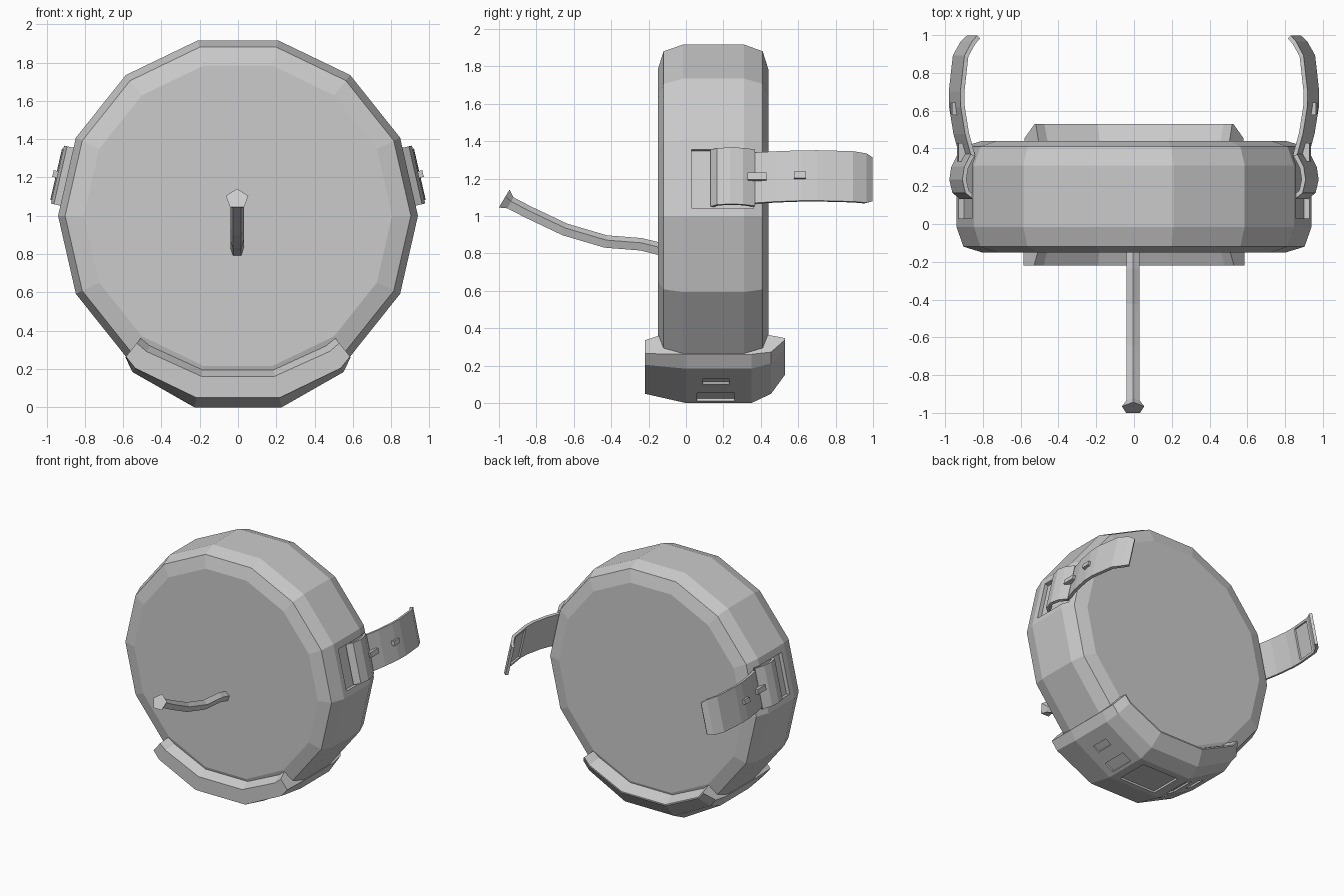
import bpy, bmesh
from math import sin, cos, radians, pi, tau
from mathutils import Vector, Matrix

cube = bpy.data.objects.get("Cube")
if cube:
    bpy.data.objects.remove(cube)

grey = bpy.data.materials.new("plain_grey")
grey.use_nodes = True
grey.diffuse_color = (0.6, 0.6, 0.6, 1)
grey.node_tree.nodes["Principled BSDF"].inputs["Base Color"].default_value = (0.6, 0.6, 0.6, 1)

HUB = 1.0                 # height of the drum axis
SIDES = 14
TILT = pi / SIDES         # lean of the drum facet that carries the clasps
APOTHEM = 0.94 * cos(TILT)


def finish(name, bm, mirror=False):
    bmesh.ops.recalc_face_normals(bm, faces=bm.faces)
    mesh = bpy.data.meshes.new(name)
    bm.to_mesh(mesh)
    bm.free()
    mesh.materials.append(grey)
    obj = bpy.data.objects.new(name, mesh)
    bpy.context.collection.objects.link(obj)
    if mirror:
        obj.modifiers.new("mirror", "MIRROR").use_mirror_merge = False
    return obj


def loft(rings):
    """Skin closed rings of equal length and cap both ends."""
    bm = bmesh.new()
    loops = [[bm.verts.new(p) for p in ring] for ring in rings]
    n = len(loops[0])
    for a, b in zip(loops, loops[1:]):
        for i in range(n):
            j = (i + 1) % n
            bm.faces.new((a[i], a[j], b[j], b[i]))
    bm.faces.new(loops[0])
    bm.faces.new(loops[-1][::-1])
    return bm


def add_box(bm, centre, size, angle=0):
    m = Matrix.Translation(centre) @ Matrix.Rotation(angle, 4, "Y") @ Matrix.Diagonal((*size, 1))
    bmesh.ops.create_cube(bm, size=1, matrix=m)


def carve(obj, bm):
    cutter = finish("cutter", bm)
    cutter.hide_render = True
    mod = obj.modifiers.new("cut", "BOOLEAN")
    mod.operation, mod.solver, mod.object = "DIFFERENCE", "EXACT", cutter
    bpy.context.view_layer.objects.active = obj
    bpy.ops.object.modifier_apply(modifier=mod.name)
    bpy.data.objects.remove(cutter)


def on_facet(y, across, out):
    """Point on the left clasp facet: across runs up it, out leaves it."""
    d = APOTHEM + out
    return Vector((d * cos(TILT) - across * sin(TILT), y, HUB + d * sin(TILT) + across * cos(TILT)))


# Drum body with bevelled rims
profile = [(-0.15, 0.805), (-0.12, 0.903), (-0.015, 0.94), (0.31, 0.94), (0.41, 0.903), (0.44, 0.805)]
body = finish("body", loft([[(r * cos(tau * i / SIDES), y, HUB + r * sin(tau * i / SIDES))
                             for i in range(SIDES)] for y, r in profile]))

# Recessed pocket behind each clasp
pockets = bmesh.new()
for s in (1, -1):
    c = on_facet(0.195, -0.005, 0)
    add_box(pockets, (s * c.x, c.y, c.z), (0.06, 0.33, 0.32), -s * TILT)
carve(body, pockets)

# Cradle foot wrapped around the bottom of the drum
depths = (-0.14, -0.22, -0.22, 0, 0.35, 0.455, 0.53, 0.53, 0.43)
full = (0.825, 0.86, 0.975, 1.026, 1.026, 0.975, 0.87, 0.86, 0.82)
near_end = (0.82, 0.855, 0.96, 0.985, 0.985, 0.95, 0.86, 0.85, 0.815)
end = (0.815, 0.85, 0.94, 0.945, 0.945, 0.93, 0.845, 0.835, 0.81)
half = [(12.86, full), (34, near_end), (38.5, end)]
stations = [(-a, r) for a, r in reversed(half)] + half
foot = finish("foot", loft([[(r * sin(radians(a)), y, HUB - r * cos(radians(a)))
                             for y, r in zip(depths, radii)] for a, radii in stations]))

# Shallow sockets under the foot
sockets = bmesh.new()
add_box(sockets, (0, 0.165, 0), (0.32, 0.26, 0.03))
slope = radians(29.4)
for s in (1, -1):
    for t, length, width in ((-0.12, 0.085, 0.2), (0.05, 0.06, 0.14)):
        add_box(sockets, (s * (0.39 + t * cos(slope)), 0.16, 0.09 + t * sin(slope)),
                (length, width, 0.03), -s * slope)
carve(foot, sockets)

# Five-sided spout with a flared tip
path = [(-0.12, 0.815, 0.037), (-0.24, 0.845, 0.037), (-0.43, 0.86, 0.037), (-0.65, 0.925, 0.037),
        (-0.85, 1.02, 0.037), (-0.94, 1.067, 0.037), (-0.975, 1.088, 0.062)]
rings = []
for i, (y, z, r) in enumerate(path):
    a, b = path[max(i - 1, 0)], path[min(i + 1, len(path) - 1)]
    along = Vector((0, b[0] - a[0], b[1] - a[1])).normalized()
    up = Vector((0, along.z, -along.y))
    rings.append([Vector((-0.005, y, z)) + r * (cos(tau * k / 5) * up + sin(tau * k / 5) * Vector((1, 0, 0)))
                  for k in range(5)])
finish("spout", loft(rings))


def ribbon(points, thick):
    """Bent band on the clasp facet from (y, out, half width) points."""
    rings = []
    for i, (y, out, w) in enumerate(points):
        a, b = points[max(i - 1, 0)], points[min(i + 1, len(points) - 1)]
        d = Vector((b[0] - a[0], b[1] - a[1])).normalized() * thick / 2
        rings.append([on_facet(y - k * d.y, side * w, out + k * d.x)
                      for k, side in ((1, -1), (1, 1), (-1, 1), (-1, -1))])
    return loft(rings)


# Curved clasp loops
finish("clasp", ribbon([(0.14, -0.015, 0.155), (0.17, 0.025, 0.155), (0.235, 0.04, 0.155),
                        (0.3, 0.03, 0.155), (0.365, -0.005, 0.155)], 0.022), True)

# Straps, with a recessed panel on the inside near the free end
bm = ribbon([(0.36, -0.012, 0.138), (0.48, 0.022, 0.138), (0.62, 0.045, 0.138), (0.7, 0.047, 0.138),
             (0.89, 0.025, 0.138), (0.96, -0.015, 0.135), (0.99, -0.045, 0.12)], 0.022)
bmesh.ops.recalc_face_normals(bm, faces=bm.faces)
panel = [f for f in bm.faces if f.normal.x < -0.7 and 0.72 < f.calc_center_median().y < 0.88]
bmesh.ops.inset_region(bm, faces=panel, thickness=0.025)
bmesh.ops.inset_region(bm, faces=panel, thickness=0.002, depth=-0.012)
finish("strap", bm, True)

# Small pins on clasp and strap
bm = bmesh.new()
for y, out, size in ((0.38, 0.02, (0.04, 0.1, 0.038)), (0.61, 0.055, (0.04, 0.065, 0.036))):
    add_box(bm, on_facet(y, 0, out), size, -TILT)
finish("pins", bm, True)
